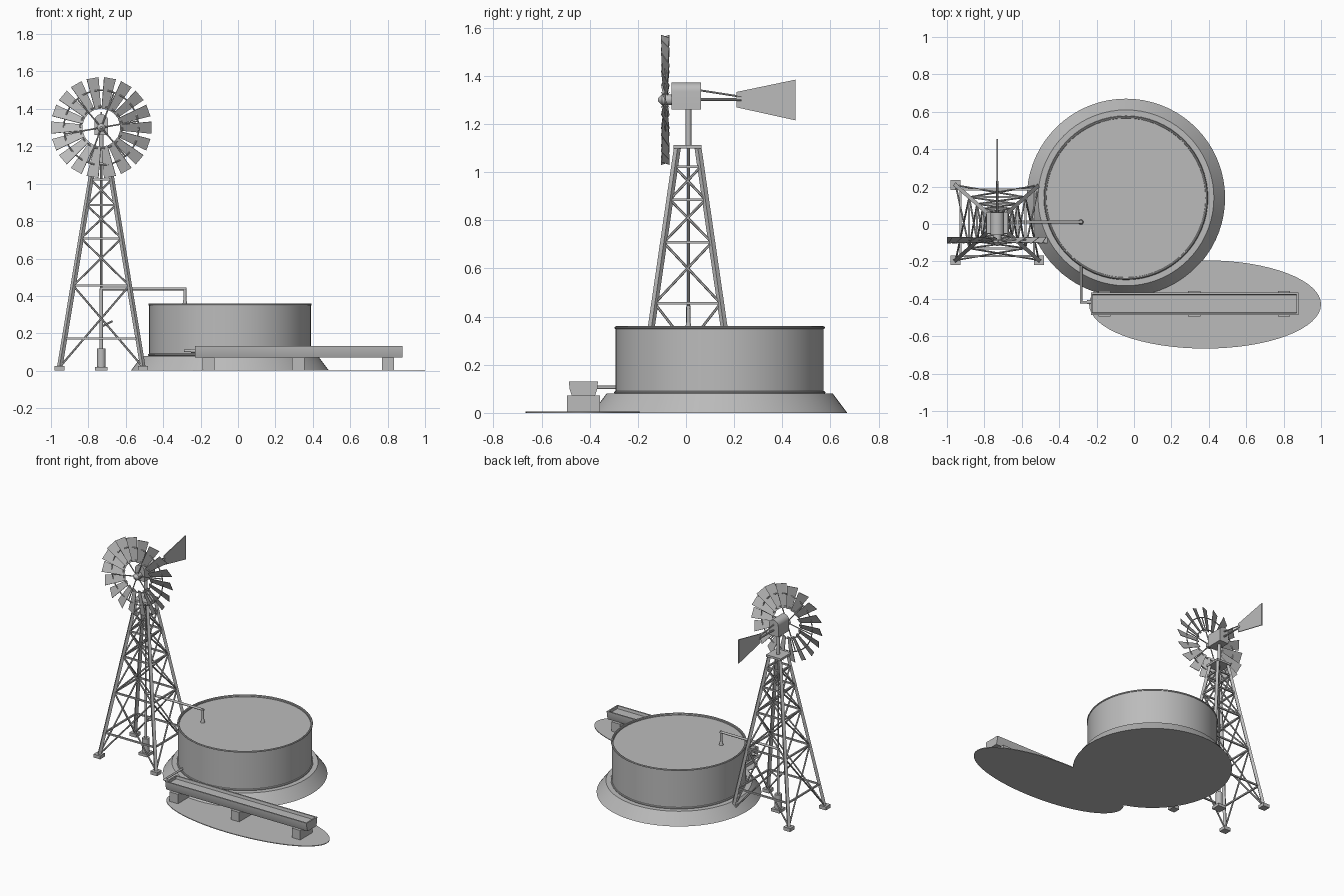
import bpy, bmesh, math
from mathutils import Vector, Matrix

if "Cube" in bpy.data.objects:
    bpy.data.objects.remove(bpy.data.objects["Cube"])

grey = bpy.data.materials.new("plain grey")
grey.diffuse_color = (0.5, 0.5, 0.5, 1)
grey.use_nodes = True
grey.node_tree.nodes["Principled BSDF"].inputs["Base Color"].default_value = grey.diffuse_color
CX, CY = -0.731, 0.01          # tower axis
TX, TY = -0.043, 0.14          # tank axis
WZ, WY = 1.30, -0.086          # wheel hub


def finish(name, bm):
    bmesh.ops.recalc_face_normals(bm, faces=bm.faces)
    me = bpy.data.meshes.new(name)
    bm.to_mesh(me)
    bm.free()
    me.materials.append(grey)
    ob = bpy.data.objects.new(name, me)
    bpy.context.collection.objects.link(ob)
    return ob


def bar(bm, a, b, r, n=8, r2=None):
    a, b = Vector(a), Vector(b)
    d = b - a
    m = Matrix.Translation((a + b) / 2) @ d.to_track_quat('Z', 'Y').to_matrix().to_4x4()
    if n == 4:
        m = m @ Matrix.Rotation(math.pi / 4, 4, 'Z')
    bmesh.ops.create_cone(bm, cap_ends=True, segments=n, radius1=r,
                          radius2=r if r2 is None else r2, depth=d.length, matrix=m)


def box(bm, lo, hi):
    lo, hi = Vector(lo), Vector(hi)
    m = Matrix.Translation((lo + hi) / 2) @ Matrix.Diagonal((*(hi - lo), 1))
    bmesh.ops.create_cube(bm, size=1, matrix=m)


def prism(bm, pts, shift):
    f = bm.faces.new([bm.verts.new(p) for p in pts])
    g = bmesh.ops.extrude_face_region(bm, geom=[f])
    vs = [v for v in g['geom'] if isinstance(v, bmesh.types.BMVert)]
    bmesh.ops.translate(bm, verts=vs, vec=shift)


def ring(bm, center, R, r, axis='Z', n=64, k=8):
    rot = Matrix.Rotation(math.pi / 2, 3, 'X') if axis == 'Y' else Matrix.Identity(3)
    rows = []
    for i in range(n):
        a = 2 * math.pi * i / n
        rows.append([bm.verts.new(Vector(center) + rot @ Vector((
            (R + r * math.cos(2 * math.pi * j / k)) * math.cos(a),
            (R + r * math.cos(2 * math.pi * j / k)) * math.sin(a),
            r * math.sin(2 * math.pi * j / k)))) for j in range(k)])
    for i in range(n):
        p, q = rows[i], rows[(i + 1) % n]
        for j in range(k):
            bm.faces.new((p[j], q[j], q[(j + 1) % k], p[(j + 1) % k]))


def lathe(bm, center, prof, n=72):
    vs = [bm.verts.new((r + center[0], center[1], z)) for r, z in prof]
    es = [bm.edges.new(e) for e in zip(vs, vs[1:])]
    bmesh.ops.spin(bm, geom=vs + es, cent=(*center, 0), axis=(0, 0, 1),
                   angle=2 * math.pi, steps=n, use_duplicate=False)
    bmesh.ops.remove_doubles(bm, verts=bm.verts, dist=1e-5)


# earth mound and tank
bm = bmesh.new()
lathe(bm, (TX, TY), [(0, 0), (0.53, 0), (0.47, 0.08), (0, 0.08)])
finish("mound", bm)
bm = bmesh.new()
lathe(bm, (TX, TY), [(0, 0.075), (0.432, 0.075), (0.432, 0.355), (0.422, 0.355), (0.422, 0.34)])
finish("tank_wall", bm)
bm = bmesh.new()
ring(bm, (TX, TY, 0.354), 0.431, 0.006)
ring(bm, (TX, TY, 0.085), 0.433, 0.006)
finish("tank_rims", bm)
bm = bmesh.new()
lathe(bm, (TX, TY), [(0, 0.34), (0.424, 0.34), (0.424, 0.347), (0, 0.347)])
finish("tank_water", bm)

# damp ground patch under the trough
bm = bmesh.new()
bmesh.ops.create_cone(bm, cap_ends=True, segments=64, radius1=1, radius2=1, depth=1,
                      matrix=Matrix.Translation((0.38, -0.43, 0.0025)) @ Matrix.Diagonal((0.62, 0.236, 0.005, 1)))
finish("ground_patch", bm)

# trough: open channel with end plates, water and supports
TC = -0.426
bm = bmesh.new()
half = [(0.048, 0.07), (0.058, 0.1), (0.06, 0.131), (0.05, 0.131), (0.042, 0.085)]
sec = half + [(-y, z) for y, z in reversed(half)]
prism(bm, [(-0.23, TC + y, z) for y, z in sec], (1.108, 0, 0))
outer = half[:3] + [(-y, z) for y, z in reversed(half[:3])]
for x in (-0.231, 0.869):
    prism(bm, [(x, TC + y, z) for y, z in outer], (0.01, 0, 0))
finish("trough", bm)
bm = bmesh.new()
box(bm, (-0.222, TC - 0.046, 0.09), (0.87, TC + 0.046, 0.112))
finish("trough_water", bm)
bm = bmesh.new()
for x in (-0.158, 0.323, 0.802):
    box(bm, (x - 0.033, TC - 0.069, 0), (x + 0.033, TC + 0.069, 0.072))
finish("trough_supports", bm)

# pipe from tank to trough
bm = bmesh.new()
bar(bm, (-0.283, -0.2, 0.106), (-0.283, -0.42, 0.106), 0.007, 12)
bar(bm, (-0.29, -0.418, 0.106), (-0.225, -0.418, 0.106), 0.007, 12)
bar(bm, (-0.25, -0.418, 0.106), (-0.229, -0.418, 0.106), 0.011, 12)
finish("trough_pipe", bm)

# tower legs, girts and cross braces
Z0, Z1 = 0.02, 1.10


def leg(sx, sy, z):
    t = (z - Z0) / (Z1 - Z0)
    return Vector((CX + sx * (0.222 + (0.043 - 0.222) * t),
                   CY - 0.003 + sy * (0.2 + (0.043 - 0.2) * t), z))


corners = [(-1, -1), (1, -1), (1, 1), (-1, 1)]
legs, girts, braces, feet = (bmesh.new() for _ in range(4))
levels = [Z0, 0.455, 0.708, 0.886, 1.022]
for i, c in enumerate(corners):
    d = corners[(i + 1) % 4]
    bar(legs, leg(*c, Z0 - 0.005), leg(*c, Z1), 0.0145, 4)
    p = leg(*c, 0.012)
    box(feet, (p.x - 0.026, p.y - 0.026, 0), (p.x + 0.026, p.y + 0.026, 0.024))
    for z in levels[1:] + [0.172]:
        bar(girts, leg(*c, z), leg(*d, z), 0.0075, 4)
    for a, b in zip(levels, levels[1:]):
        bar(braces, leg(*c, a), leg(*d, b), 0.0055, 6)
        bar(braces, leg(*d, a), leg(*c, b), 0.0055, 6)
finish("tower_legs", legs)
finish("tower_girts", girts)
finish("tower_braces", braces)
finish("tower_feet", feet)
bm = bmesh.new()
box(bm, (CX - 0.058, CY - 0.062, 1.098), (CX + 0.058, CY + 0.055, 1.113))
finish("tower_platform", bm)

# pump, rod and delivery pipe
bm = bmesh.new()
box(bm, (CX - 0.033, CY - 0.033, 0), (CX + 0.033, CY + 0.033, 0.02))
bar(bm, (CX, CY, 0.02), (CX, CY, 0.12), 0.023, 20)
bar(bm, (CX, CY, 0.12), (CX, CY, 0.44), 0.009, 12)
bar(bm, (CX, CY, 0.235), (CX + 0.06, CY, 0.265), 0.005, 8)
finish("pump", bm)
bm = bmesh.new()
bar(bm, (CX, CY, 0.4), (CX, CY, 1.11), 0.006, 8)
finish("pump_rod", bm)
bm = bmesh.new()
bar(bm, (CX - 0.008, CY, 0.438), (-0.276, CY, 0.438), 0.008, 12)
bar(bm, (-0.284, CY, 0.445), (-0.284, CY, 0.36), 0.008, 12)
bar(bm, (-0.284, CY, 0.375), (-0.284, CY, 0.348), 0.009, 12, 0.014)
finish("delivery_pipe", bm)

# mast and arched gearbox
bm = bmesh.new()
bar(bm, (CX, CY, 1.11), (CX, CY, 1.27), 0.012, 16)
finish("mast", bm)
bm = bmesh.new()
arch = [(math.cos(math.pi * i / 16) * 0.037, 1.335 + math.sin(math.pi * i / 16) * 0.037) for i in range(17)]
prism(bm, [(CX + x, -0.06, z) for x, z in [(-0.037, 1.26), (0.037, 1.26)] + arch], (0, 0.122, 0))
finish("gearbox", bm)

# wheel: hub, spokes, rings and 18 pitched blades
bm = bmesh.new()
bar(bm, (CX, -0.055, WZ), (CX, -0.1, WZ), 0.022, 20)
bar(bm, (CX, -0.1, WZ), (CX, -0.117, WZ), 0.022, 20, 0.006)
finish("wheel_hub", bm)
bm = bmesh.new()
for i in range(6):
    a = math.radians(10 + 60 * i)
    bar(bm, (CX, WY, WZ), (CX + 0.2 * math.cos(a), WY, WZ + 0.2 * math.sin(a)), 0.004, 6)
for R in (0.112, 0.2):
    ring(bm, (CX, WY, WZ), R, 0.004, 'Y', 54, 6)
finish("wheel_frame", bm)
bm = bmesh.new()
pitch = math.radians(27)
for i in range(18):
    a = math.radians(20 * i)
    out = Vector((math.cos(a), 0, math.sin(a)))
    clockwise = Vector((math.sin(a), 0, -math.cos(a)))
    wide = clockwise * math.cos(pitch) + Vector((0, math.sin(pitch), 0))
    normal = out.cross(wide)
    hub = Vector((CX, WY, WZ)) - normal * 0.0015
    prism(bm, [hub + out * r + wide * w for r, w in
               ((0.1, -0.018), (0.268, -0.036), (0.268, 0.036), (0.1, 0.018))], normal * 0.003)
finish("wheel_blades", bm)

# tail boom, stay and vane
bm = bmesh.new()
bar(bm, (CX, 0.05, 1.301), (CX, 0.23, 1.301), 0.006, 8)
bar(bm, (CX, 0.05, 1.341), (CX, 0.23, 1.313), 0.004, 8)
finish("tail_boom", bm)
bm = bmesh.new()
prism(bm, [(CX - 0.003, y, z) for y, z in
           ((0.21, 1.269), (0.455, 1.215), (0.455, 1.384), (0.21, 1.333))], (0.006, 0, 0))
finish("tail_vane", bm)

# smooth round parts, keep corners crisp
for ob in bpy.data.objects:
    ob.select_set(True)
    bpy.context.view_layer.objects.active = ob
bpy.ops.object.shade_smooth_by_angle(angle=math.radians(35))
